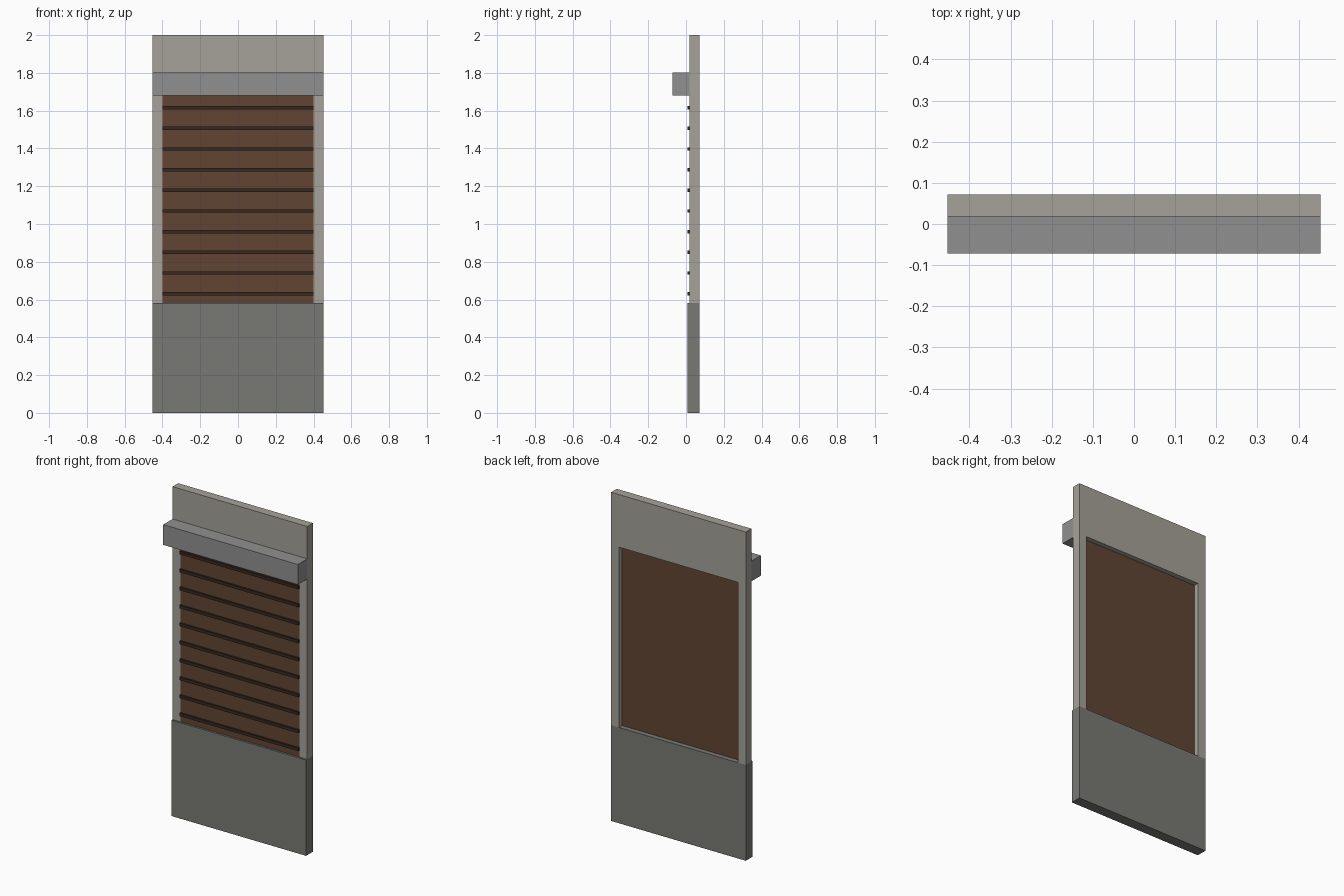
import bpy, bmesh

if "Cube" in bpy.data.objects:
    bpy.data.objects.remove(bpy.data.objects["Cube"])


def material(name, rgb):
    m = bpy.data.materials.new(name)
    m.diffuse_color = (*rgb, 1)
    m.use_nodes = True
    m.node_tree.nodes["Principled BSDF"].inputs["Base Color"].default_value = m.diffuse_color
    return m


def finish(name, bm, mat):
    bmesh.ops.recalc_face_normals(bm, faces=bm.faces)
    mesh = bpy.data.meshes.new(name)
    bm.to_mesh(mesh)
    bm.free()
    mesh.materials.append(mat)
    obj = bpy.data.objects.new(name, mesh)
    bpy.context.collection.objects.link(obj)
    return obj


def prism(name, profile, y0, y1, mat):
    """Extrude a front (x, z) outline from y0 back to y1."""
    bm = bmesh.new()
    face = bm.faces.new([bm.verts.new((x, y0, z)) for x, z in profile])
    ext = bmesh.ops.extrude_face_region(bm, geom=[face])
    verts = [v for v in ext["geom"] if isinstance(v, bmesh.types.BMVert)]
    bmesh.ops.translate(bm, verts=verts, vec=(0, y1 - y0, 0))
    return finish(name, bm, mat)


def slab(name, half, z0, z1, y0, y1, mat):
    return prism(name, [(-half, z0), (half, z0), (half, z1), (-half, z1)], y0, y1, mat)


W, OPEN = 0.453, 0.40          # half widths of wall and opening
SILL, HEAD, TOP = 0.583, 1.68, 2.0
BACK = 0.072

plaster = material("plaster", (0.38, 0.36, 0.32))
stone = material("stone", (0.19, 0.19, 0.175))
metal = material("metal", (0.28, 0.28, 0.28))
brown = material("shutter_brown", (0.12, 0.06, 0.034))
dark = material("groove_brown", (0.04, 0.022, 0.014))

# Wall surround: header and two jambs in one piece
prism("wall_surround",
      [(-W, SILL), (-OPEN, SILL), (-OPEN, HEAD), (OPEN, HEAD),
       (OPEN, SILL), (W, SILL), (W, TOP), (-W, TOP)], 0.018, BACK, plaster)

# Solid base below the opening, slightly proud at the front
slab("base_panel", W, 0, SILL, 0.007, BACK, stone)

# Roller housing above the shutter
slab("shutter_housing", W, HEAD, 1.803, -0.072, 0.018, metal)

# Shutter curtain and its horizontal ribs
slab("shutter_curtain", OPEN, SILL, HEAD, 0.019, 0.042, brown)
for i in range(10):
    z = 0.631 + i * 0.1094
    slab(f"shutter_rib_{i + 1}", OPEN, z - 0.009, z + 0.009, 0.008, 0.022, dark)
